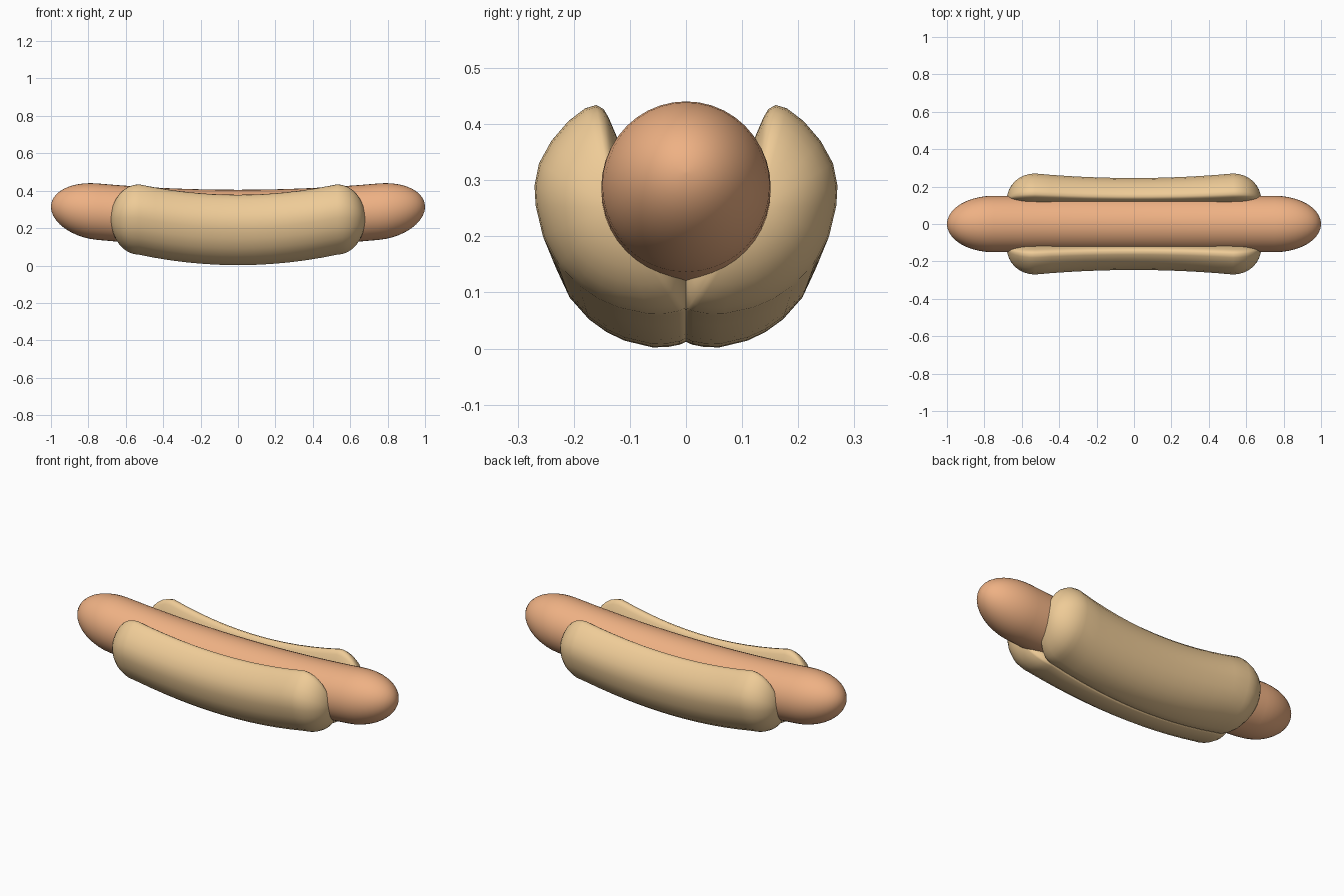
import bpy, bmesh
from math import sin, cos, pi

if "Cube" in bpy.data.objects:
    bpy.data.objects.remove(bpy.data.objects["Cube"])


def material(name, rgb):
    m = bpy.data.materials.new(name)
    m.diffuse_color = (*rgb, 1)
    m.use_nodes = True
    m.node_tree.nodes["Principled BSDF"].inputs["Base Color"].default_value = m.diffuse_color
    return m


def stations(straight, cap, n_mid, n_cap):
    """(x, scale) pairs: straight middle with elliptical caps at both ends."""
    end = [(straight + cap * sin(i / n_cap * pi / 2), cos(i / n_cap * pi / 2))
           for i in range(1, n_cap)] + [(straight + cap, 0.02)]
    mid = [(-straight + 2 * straight * i / n_mid, 1) for i in range(n_mid + 1)]
    return [(-x, s) for x, s in reversed(end)] + mid + end


def loft(name, rings, mat):
    bm = bmesh.new()
    loops = [[bm.verts.new(p) for p in ring] for ring in rings]
    n = len(loops[0])
    for a, b in zip(loops, loops[1:]):
        for i in range(n):
            j = (i + 1) % n
            bm.faces.new((a[i], a[j], b[j], b[i]))
    bm.faces.new(loops[0])
    bm.faces.new(loops[-1])
    bmesh.ops.recalc_face_normals(bm, faces=bm.faces)
    me = bpy.data.meshes.new(name)
    bm.to_mesh(me)
    bm.free()
    me.materials.append(mat)
    me.shade_smooth()
    ob = bpy.data.objects.new(name, me)
    bpy.context.collection.objects.link(ob)
    return ob


# sausage: gently upward-curved round bar with domed ends
R = 0.151
rings = []
for x, s in stations(0.75, 0.25, 16, 10):
    zc = 0.254 + 0.06 * x * x
    rings.append([(x, R * s * cos(a * pi / 20), zc + R * s * sin(a * pi / 20))
                  for a in range(40)])
loft("sausage", rings, material("sausage_skin", (0.86, 0.44, 0.23)))

# bun halves: crescent section (y, z) swept along the same curve, rounded ends
SECTION = [(0, .068), (.012, .063), (.035, .059), (.065, .058), (.12, .07),
           (.155, .085), (.19, .108), (.228, .147), (.255, .2), (.268, .255),
           (.27, .29), (.262, .33), (.24, .37), (.21, .405), (.18, .428),
           (.16, .434), (.147, .427), (.138, .412), (.12, .37), (.11, .3),
           (.09, .215), (.05, .16), (.015, .138), (0, .125)]
CY, CZ = 0.13, 0.25
bread = material("bread", (0.86, 0.6, 0.31))
for name, side in (("bun_front", -1), ("bun_back", 1)):
    rings = []
    for x, s in stations(0.53, 0.15, 12, 8):
        t = min(1, (x / 0.53) ** 2)
        rings.append([(x, side * (CY + (y - CY) * s) * (0.91 + 0.09 * t),
                       CZ + (z - CZ) * s - 0.056 * (1 - t)) for y, z in SECTION])
    loft(name, rings, bread)
